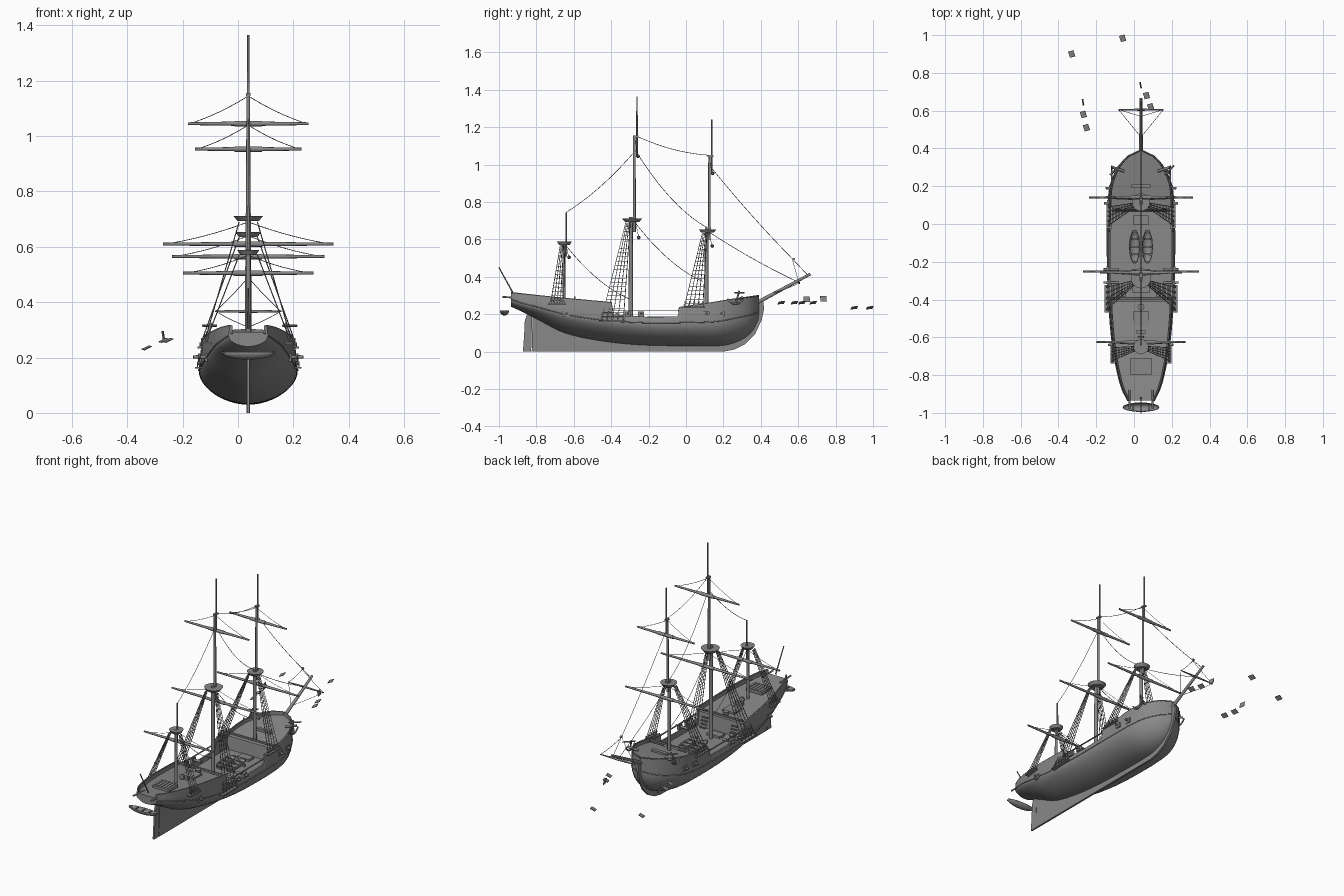
import bpy, bmesh, math
from mathutils import Vector, Matrix, Euler

if "Cube" in bpy.data.objects:
    bpy.data.objects.remove(bpy.data.objects["Cube"])

C = 0.037  # ship centreline

def obj(name, bm, angle=None):
    bmesh.ops.recalc_face_normals(bm, faces=bm.faces)
    me = bpy.data.meshes.new(name)
    bm.to_mesh(me); bm.free()
    o = bpy.data.objects.new(name, me)
    bpy.context.collection.objects.link(o)
    if angle:
        bpy.ops.object.select_all(action='DESELECT')
        o.select_set(True)
        bpy.context.view_layer.objects.active = o
        bpy.ops.object.shade_smooth_by_angle(angle=math.radians(angle))
    return o

def box(name, c, s, rot=(0, 0, 0)):
    bm = bmesh.new()
    m = Matrix.Translation((c[0] + C, c[1], c[2])) @ Euler(rot).to_matrix().to_4x4() @ Matrix.Diagonal((*s, 1))
    bmesh.ops.create_cube(bm, size=1, matrix=m)
    return obj(name, bm)

def spar(name, p, q, r1, r2=None, n=12):
    p, q = Vector(p) + Vector((C, 0, 0)), Vector(q) + Vector((C, 0, 0))
    d = q - p
    m = Matrix.Translation((p + q) / 2) @ d.to_track_quat('Z', 'Y').to_matrix().to_4x4()
    bm = bmesh.new()
    bmesh.ops.create_cone(bm, cap_ends=True, segments=n, radius1=r1, radius2=r1 if r2 is None else r2,
                          depth=d.length, matrix=m)
    return obj(name, bm, 40)

def ropes(name, paths, r=0.0013, res=0):
    cu = bpy.data.curves.new(name, 'CURVE')
    cu.dimensions, cu.bevel_depth, cu.bevel_resolution, cu.use_fill_caps = '3D', r, res, True
    for path in paths:
        s = cu.splines.new('POLY')
        s.points.add(len(path) - 1)
        for pt, v in zip(s.points, path):
            pt.co = (v[0] + C, v[1], v[2], 1)
    o = bpy.data.objects.new(name, cu)
    bpy.context.collection.objects.link(o)
    bpy.ops.object.select_all(action='DESELECT')
    o.select_set(True)
    bpy.context.view_layer.objects.active = o
    bpy.ops.object.convert(target='MESH')
    return o

def sag(p, q, s, n=10):
    return [Vector(p).lerp(Vector(q), i / n) - Vector((0, 0, 4 * s * (i / n) * (1 - i / n))) for i in range(n + 1)]

def interp(t, y, smooth=True):
    i = max(0, min(len(t) - 2, sum(k[0] <= y for k in t) - 1))
    a, b = t[i], t[i + 1]
    h = b[0] - a[0]
    u = (y - a[0]) / h
    if not smooth:
        return a[1] + (b[1] - a[1]) * u
    p, q = t[max(i - 1, 0)], t[min(i + 2, len(t) - 1)]
    out = []
    for k in range(1, len(a)):
        ma, mb = (b[k] - p[k]) / (b[0] - p[0]) * h, (q[k] - a[k]) / (q[0] - a[0]) * h
        out.append((2*u**3 - 3*u*u + 1)*a[k] + (u**3 - 2*u*u + u)*ma + (3*u*u - 2*u**3)*b[k] + (u**3 - u*u)*mb)
    return out

# Hull: stations of y, keel z, half beam, height of greatest beam, fullness
ST = [(-.935, .24, .07, .275, 1.8), (-.88, .215, .098, .255, 1.7), (-.8, .175, .122, .235, 1.55),
      (-.65, .10, .15, .195, 1.5), (-.46, .058, .168, .165, 1.6), (-.25, .036, .177, .15, 1.75),
      (0, .03, .178, .15, 1.85), (.15, .03, .171, .155, 1.85), (.22, .036, .158, .165, 1.85),
      (.29, .06, .127, .18, 1.9), (.34, .093, .09, .19, 1.9), (.372, .135, .05, .2, 2), (.39, .18, .004, .21, 2)]
RAIL = [(-.935, .315), (-.8, .3), (-.6, .28), (-.4, .262), (-.39, .2), (-.2, .185), (-.045, .188),
        (-.035, .236), (.1, .255), (.25, .28), (.39, .3)]
DECK = [(-.935, .292), (-.8, .276), (-.4, .24), (-.39, .155), (.065, .155), (.075, .232), (.25, .26), (.39, .28)]

def beam(y):
    zk, wm, zm, n = interp(ST, y)
    wr = wm * min(1, .955 + .045 * max(0, (y - .1) / .25))
    return zk, wm, zm, n, wr, interp(RAIL, y, False), interp(DECK, y, False)

ys = sorted([-.935 + i * 1.32 / 56 for i in range(57)] + [.388, .39, -.4, -.39, -.045, -.035, .065, .075])
bm = bmesh.new()
rings = []
for y in ys:
    zk, wm, zm, n, wr, zr, zd = beam(y)
    half = []
    for i in range(1, 13):
        a = math.pi / 2 * i / 12
        half.append((wm * math.sin(a) ** (2 / n), zm - (zm - zk) * max(math.cos(a), 0) ** (2 / n)))
    wi = max(wr - .01, .001)
    half += [((wm * 2 + wr) / 3, (zm + zr) / 2), (wr, zr), (wi, zr), (wi, zd)]
    sec = [(0, zk)] + half + [(0, zd)] + [(-x, z) for x, z in reversed(half)]
    rings.append([bm.verts.new((x + C, y, z)) for x, z in sec])
for a, b in zip(rings, rings[1:]):
    for i in range(len(a)):
        j = (i + 1) % len(a)
        bm.faces.new((a[i], a[j], b[j], b[i]))
bm.faces.new(rings[0]); bm.faces.new(rings[-1])
obj('hull', bm, 35)

# Keel with stem, and rudder
def plate(name, pts, t):
    bm = bmesh.new()
    f = bm.faces.new([bm.verts.new((C - t / 2, y, z)) for y, z in pts])
    r = bmesh.ops.extrude_face_region(bm, geom=[f])
    bmesh.ops.translate(bm, verts=[v for v in r['geom'] if isinstance(v, bmesh.types.BMVert)], vec=(t, 0, 0))
    return obj(name, bm)
plate('keel_and_stem', [(-.825, 0), (.2, 0), (.26, .012), (.315, .04), (.37, .095), (.405, .17), (.418, .23),
      (.412, .275), (.385, .275), (.375, .2), (.33, .12), (.2, .06), (-.3, .06), (-.5, .09), (-.7, .15), (-.82, .2)], .012)
plate('rudder', [(-.872, 0), (-.828, 0), (-.822, .19), (-.85, .2), (-.862, .165), (-.866, .08)], .01)

# Wales and rail caps
for s in (-1, 1):
    side = [y for y in ys if y < .389]
    ropes('wale', [[(s * beam(y)[1], y, beam(y)[2] + .005) for y in side]], .003, 1)
    up = [y for y in side if y < -.39]; fw = [y for y in side if y > -.04]
    ropes('rail_cap', [[(s * (beam(y)[4] - .003), y, beam(y)[5]) for y in seg] for seg in (up, fw)], .004, 1)
    # Waist handrail
    box('waist_rail', (s * .168, -.215, .222), (.008, .36, .004))
    # Guns in their ports
    for y in (-.64, -.31, -.24, .11, .19):
        w = beam(y)[1]
        box('gun_port', (s * (w - .003), y, .2), (.016, .032, .028))
        spar('gun_barrel', (s * (w - .06), y, .202), (s * (w + .022), y, .202), .008, .006)
    # Anchor hung at the bow
    x = s * .145
    arc = [(x + s * .01, .265 + .045 * math.sin(a * .3), .30 - .045 * math.cos(a * .3)) for a in range(-4, 5)]
    ropes('anchor', [[(x + s * .01, .265, .255), (x - s * .01, .285, .325)], arc], .005, 1)
    spar('anchor_stock', (x - .02, .26, .315), (x + .03, .31, .315), .004)
    spar('cathead', (s * .09, .28, .275), (s * .15, .3, .29), .007)

# Masts: (name, pieces (y, z0, z1, radius), top platform (y, z, radius), yards (y, z, half length, lift z))
MASTS = [
    ('fore', [(.11, .2, .665, .011), (.125, .6, 1.05, .007), (.137, .96, 1.24, .0045)], (.115, .645, .047),
     [(.14, .565, .275, .64), (.142, .953, .193, 1.04)]),
    ('main', [(-.295, .15, .72, .012), (-.276, .64, 1.155, .008), (-.262, 1.04, 1.365, .0045)], (-.288, .702, .053),
     [(-.252, .61, .308, .69), (-.257, 1.045, .218, 1.145)]),
    ('mizzen', [(-.652, .2, .59, .009), (-.64, .51, .745, .005)], (-.65, .58, .04), [(-.625, .505, .235, .57)])]

def yard(name, y, z, h, lift, ly):
    for s in (-1, 1):
        spar(name + '_yard', (0, y, z), (s * h, y, z), .0085, .005, 10)
    spar(name + '_yard_sling', (-.05, y, z), (.05, y, z), .01)
    ropes(name + '_yard_lifts', [sag((0, ly, lift), (s * h * .97, y, z), .008) for s in (-1, 1)])

for name, pieces, (ty, tz, tr), yards in MASTS:
    for y, z0, z1, r in pieces:
        spar(name + '_mast', (0, y, z0), (0, y, z1), r, r * .85)
    for (a, b) in zip(pieces, pieces[1:]):
        box(name + '_mast_cap', (0, (a[0] + b[0]) / 2, a[2] - .005), (.016, .03, .01))
    spar(name + '_top', (0, ty, tz - .009), (0, ty, tz + .009), tr * .72, tr, 20)
    for y, z, h, lift in yards:
        yard(name, y, z, h, lift, y - .015)

# Shrouds with ratlines, deadeyes and channels: mast y, top z, base y range, base z, base half width
for name, my, zt, y0, y1, zb, w in (('fore', .1, .635, -.01, .09, .237, .176), ('main', -.31, .69, -.455, -.335, .163, .185),
                                    ('mizzen', -.66, .57, -.725, -.655, .253, .155)):
    for s in (-1, 1):
        lines = []
        for i in range(5):
            f = i / 4
            lines.append((Vector((s * w, y0 + (y1 - y0) * f, zb)), Vector((s * .033, my - .012 + .024 * f, zt))))
        ropes(name + '_shrouds', lines, .002)
        n = int((zt - zb) / .022)
        ropes(name + '_ratlines', [[a.lerp(b, k / n) for a, b in lines] for k in range(1, n)], .0012)
        box(name + '_channel', (s * (w - .008), (y0 + y1) / 2, zb), (.03, y1 - y0 + .025, .007))
        for a, b in lines:
            for t in (.03, .07):
                p = a.lerp(b, t)
                spar('deadeye', p - Vector((.004, 0, 0)), p + Vector((.004, 0, 0)), .006, None, 8)

# Bowsprit with its yard and stays
spar('bowsprit', (0, .33, .235), (0, .665, .415), .011, .007)
for s in (-1, 1):
    spar('sprit_yard', (0, .605, .367), (s * .12, .605, .367), .006, .003)
    ropes('sprit_lifts', [sag((s * .118, .605, .367), (0, .46, .31), .003), sag((s * .118, .605, .367), (0, .57, .49), .004)])
spar('block', (-.005, .575, .495), (.005, .575, .495), .007)
ropes('stays', [sag((0, *a), (0, *b), s) for a, b, s in (
    ((-.27, 1.155), (.125, 1.05), .02), ((-.27, 1.075), (.11, .665), .05), ((-.27, 1.075), (-.64, .745), .025),
    ((-.28, .7), (.09, .375), .04), ((-.64, .565), (-.3, .28), .035), ((.13, .99), (.57, .495), .012),
    ((.57, .495), (.65, .41), .0), ((.115, .645), (.605, .37), .012))], .0015)

# Boats: two on deck, one slung at the stern
def boat(name, x, y, z, length, width, depth, turn=0):
    bm = bmesh.new()
    bmesh.ops.create_uvsphere(bm, u_segments=20, v_segments=12, radius=1)
    bmesh.ops.delete(bm, geom=[v for v in bm.verts if v.co.z > .01], context='VERTS')
    m = Matrix.Translation((x + C, y, z)) @ Matrix.Rotation(turn, 4, 'Z')
    bm.transform(m @ Matrix.Diagonal((width / 2, length / 2, depth, 1)))
    o = obj(name, bm, 50)
    md = o.modifiers.new('shell', 'SOLIDIFY'); md.thickness = .003
    for k in (-.5, -.25, 0, .25, .5):
        p = Matrix.Rotation(turn, 4, 'Z') @ Vector((0, k * length * .9, 0))
        box(name + '_thwart', (x + p.x, y + p.y, z - .004), (width * math.sqrt(max(.06, 1 - (k * 1.8) ** 2)), .007, .003), (0, 0, turn))
for x in (-.034, .034):
    boat('deck_boat', x, -.12, .187, .18, .058, .028)
    for y in (-.17, -.07):
        box('boat_chock', (x, y, .162), (.05, .01, .014))
boat('stern_boat', 0, -.97, .22, .195, .05, .027, math.pi / 2)
for s in (-1, 1):
    spar('stern_davit', (s * .06, -.88, .288), (s * .06, -.98, .292), .005)
spar('flagstaff', (0, -.92, .305), (0, -1, .45), .004, .003)

# Deck fittings
for name, y, z, sx, sy, sz in (('aft_skylight', -.755, .282, .11, .09, .018), ('quarter_hatch', -.5, .252, .08, .08, .012),
                               ('main_hatch', -.34, .16, .09, .05, .016), ('fore_hatch', .02, .16, .08, .05, .016),
                               ('windlass_bed', .2, .255, .1, .02, .02), ('binnacle', -.57, .262, .05, .018, .025),
                               ('aft_rail_beam', -.405, .254, .28, .008, .01), ('fore_rail_beam', .08, .25, .3, .008, .01)):
    box(name, (0, y, z), (sx, sy, sz))
for i in range(5):
    box('skylight_bar', (-.04 + i * .02, -.755, .292), (.004, .08, .005))
for s in (-1, 1):
    for k in range(4):
        box('deck_ladder_step', (s * .1, -.36 - k * .006, .168 + k * .018), (.04, .012, .004))
spar('wheel', (0, -.6, .278), (0, -.592, .278), .016, None, 12)
spar('capstan', (0, -.44, .24), (0, -.44, .265), .014, .018)

# Loose small panels ahead of the bow (the last value stands them upright)
for x, y, z, up in ((-.33, .9, .235, 0), (-.06, .983, .235, 0), (-.27, .645, .28, 1), (-.268, .58, .262, 0),
                    (-.252, .51, .262, 0), (.035, .735, .283, 1), (.066, .68, .262, 0), (.088, .62, .262, 0)):
    rot = (math.radians(5), math.radians(80 if up else -25), math.radians(15))
    box('loose_panel', (x - C, y, z), (.031, .034, .003), rot)

# Dark grey paint throughout
paint = bpy.data.materials.new('dark_grey')
paint.diffuse_color = (.25, .25, .25, 1)
paint.use_nodes = True
paint.node_tree.nodes["Principled BSDF"].inputs["Base Color"].default_value = paint.diffuse_color
for o in bpy.data.objects:
    o.data.materials.clear()
    o.data.materials.append(paint)
